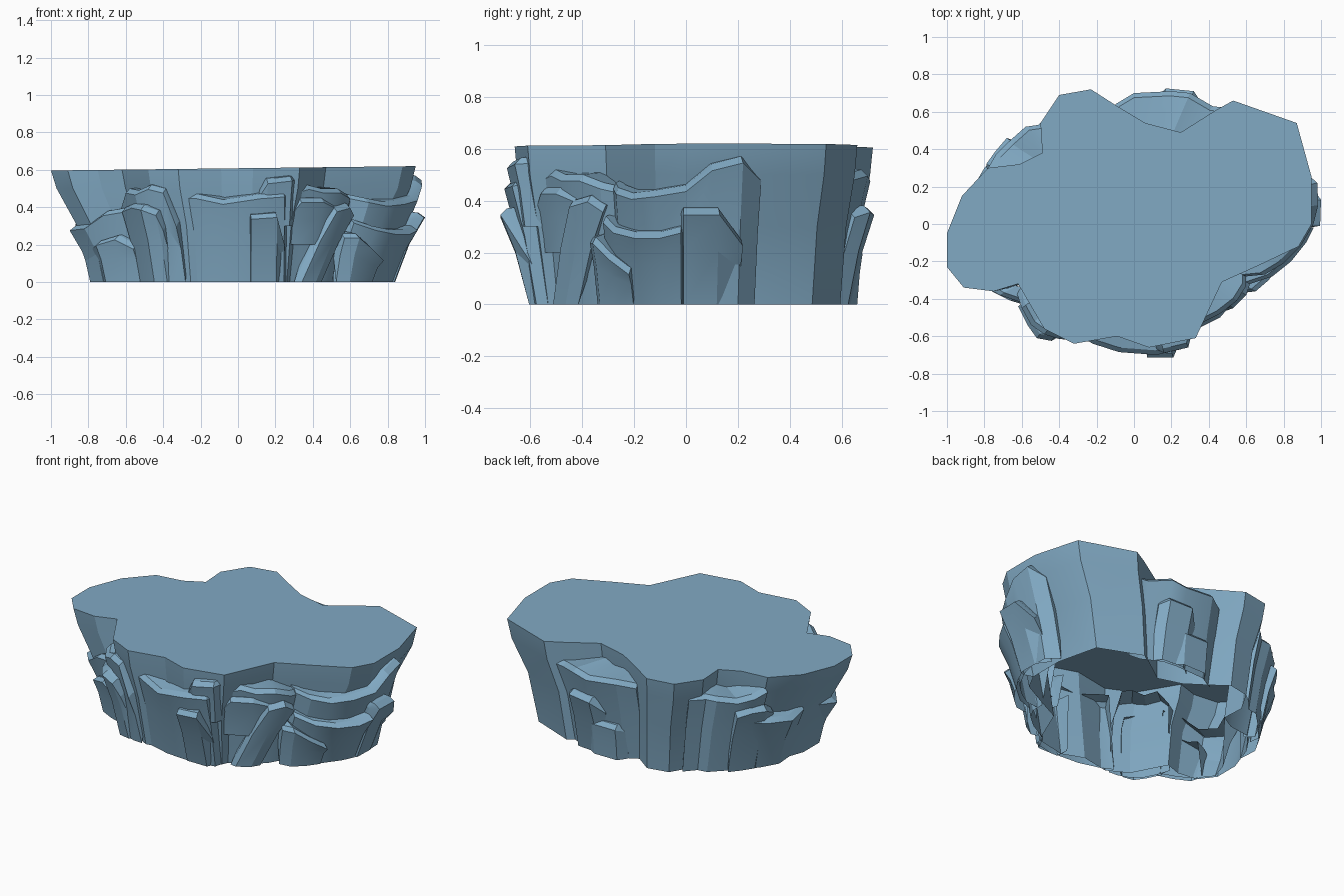
import bpy, bmesh, math

stone = bpy.data.materials.new("blue_grey_stone")
stone.diffuse_color = (0.22, 0.40, 0.55, 1)


def loft(name, rows, closed=False, cap_top=False, ends=False):
    """Skin a list of point rows (bottom to top) into a faceted rock surface."""
    bm = bmesh.new()
    grid = [[bm.verts.new(p) for p in row] for row in rows]
    n = len(rows[0])
    for lo, hi in zip(grid, grid[1:]):
        for i in range(n if closed else n - 1):
            j = (i + 1) % n
            bm.faces.new((lo[i], lo[j], hi[j], hi[i]))
    if cap_top:
        bm.faces.new(grid[-1])
    if ends:  # side faces of a slab
        bm.faces.new([r[0] for r in reversed(grid)])
        bm.faces.new([r[-1] for r in grid])
    mesh = bpy.data.meshes.new(name)
    bm.to_mesh(mesh)
    bm.free()
    mesh.materials.append(stone)
    ob = bpy.data.objects.new(name, mesh)
    bpy.context.collection.objects.link(ob)
    bpy.ops.object.select_all(action='DESELECT')
    ob.select_set(True)
    bpy.context.view_layer.objects.active = ob
    bpy.ops.object.shade_smooth_by_angle(angle=math.radians(22))
    return ob


def slab(name, edge, kx=0.86, ky=0.91, inner=0.87, z0=0.0, chamfer=0.025, lean=0):
    """Rock slab on the cliff: edge is its outer rim (x, y, z), counter-clockwise.
    lean swings the foot round the cliff by that many degrees."""
    def row(sx, sy, height, turn=0.0):
        c, s = math.cos(math.radians(turn)), math.sin(math.radians(turn))
        return [(x * sx * c - y * sy * s, x * sx * s + y * sy * c, height(z))
                for x, y, z in edge]
    mx, my = kx + (1 - kx) * 0.48, ky + (1 - ky) * 0.48
    loft(name, [
        row(kx, ky, lambda z: z0, lean),
        row(mx, my, lambda z: z0 + (z - z0) * 0.55, lean * 0.45),
        row(1, 1, lambda z: z - chamfer),
        row(0.965, 0.965, lambda z: z),
        row(inner, inner, lambda z: z + 0.012)], ends=True)


# main cliff: flat plateau on top, tapering hollow wall open at the bottom
outline = [(-1, -.23), (-.91, -.34), (-.75, -.36), (-.62, -.32), (-.48, -.56),
           (-.32, -.64), (-.09, -.60), (.08, -.66), (.33, -.61), (.47, -.31),
           (.67, -.22), (.88, -.12), (.95, 0), (.95, .25), (.87, .54), (.53, .66),
           (.44, .61), (.25, .49), (.06, .54), (-.09, .63), (-.23, .72), (-.40, .69),
           (-.50, .54), (-.49, .38), (-.61, .32), (-.78, .30), (-.92, .15), (-1, -.05)]
profile = [(0, .79, .9), (.3, .86, .935), (.5, .97, .985), (None, 1, 1)]
loft("plateau_cliff",
     [[(x * kx, y * (ky if y > 0 else ky - (.03 if z == 0 else 0)),
        .608 + .012 * x if z is None else z) for x, y in outline]
      for z, kx, ky in profile], closed=True, cap_top=True)

# front slabs
slab("front_slab", [(-.29, -.60, .47), (-.22, -.64, .47), (-.08, -.685, .44),
                    (.12, -.70, .47), (.25, -.67, .48), (.27, -.58, .5)], .98, .86)
slab("front_step", [(.1, -.6, .48), (.12, -.67, .49), (.16, -.69, .55),
                    (.29, -.66, .565), (.31, -.58, .57)], .95, .94, z0=.3)
slab("front_block", [(.06, -.62, .36), (.07, -.715, .36), (.21, -.715, .37),
                     (.25, -.62, .22)], .98, .845, .84)

# front right corner
slab("right_corner_slab", [(.31, -.56, .5), (.38, -.52, .52), (.46, -.48, .5),
                           (.55, -.41, .5), (.6, -.33, .47), (.6, -.24, .45)],
     .84, .9, .74)
slab("right_corner_boulder", [(.28, -.58, .38), (.34, -.56, .45), (.46, -.5, .45),
                              (.52, -.43, .42)], .92, .95, z0=.2)
slab("right_corner_pillar", [(.48, -.45, .37), (.53, -.45, .4), (.6, -.38, .42),
                             (.62, -.32, .38)], .86, .92, lean=-14)
slab("right_corner_foot", [(.57, -.37, .26), (.65, -.36, .26), (.72, -.3, .2),
                           (.78, -.22, .14)], .92, .92)

# right side strata
slab("right_slab", [(.6, -.28, .47), (.7, -.27, .45), (.8, -.21, .43), (.89, -.12, .44),
                    (.96, 0, .46), (.985, .1, .54), (.98, .22, .57), (.9, .29, .5)], .85)
slab("right_low_ledge", [(.62, -.32, .34), (.74, -.28, .3), (.84, -.2, .28),
                         (.92, -.1, .28), (.96, -.02, .3), (.87, 0, .3)], .86)
slab("right_block", [(.93, -.02, .36), (.995, -.01, .37), (1, .13, .37),
                     (.93, .22, .25)], .84)

# front left corner
slab("left_corner_slab", [(-.63, -.36, .4), (-.6, -.45, .5), (-.55, -.54, .49),
                          (-.48, -.59, .52), (-.4, -.615, .5), (-.33, -.62, .32)],
     .85, .9, .78)
slab("left_corner_pillar", [(-.62, -.44, .4), (-.57, -.54, .42), (-.52, -.61, .41),
                            (-.44, -.625, .38), (-.4, -.6, .3)], .86, .88)
slab("left_low_slab", [(-.86, -.1, .32), (-.9, -.22, .3), (-.82, -.32, .31),
                       (-.72, -.38, .38), (-.6, -.42, .4)], .86)
slab("left_foot", [(-.78, -.28, .2), (-.76, -.36, .22), (-.66, -.41, .25),
                   (-.56, -.44, .2)], .93, .93)

# back left corner
slab("back_left_slab", [(-.44, .6, .5), (-.51, .53, .5), (-.58, .52, .5), (-.67, .44, .48),
                        (-.74, .37, .5), (-.78, .3, .53), (-.72, .26, .53)], .85, .95, .73)
slab("back_left_low_ledge", [(-.72, .38, .35), (-.8, .3, .34), (-.87, .18, .33),
                             (-.86, .05, .35)], .88)
slab("back_left_block", [(-.68, .46, .4), (-.74, .39, .42), (-.79, .32, .42),
                         (-.78, .24, .38)], .87, .93)

# back recess
slab("back_slab", [(.5, .62, .5), (.42, .63, .5), (.3, .7, .52), (.2, .71, .5),
                   (0, .7, .52), (-.1, .64, .5)], .98, .87, .68)
slab("back_block", [(.36, .65, .36), (.32, .71, .38), (.17, .725, .37),
                    (.1, .66, .3)], .98, .88)
slab("back_foot", [(.24, .64, .2), (.18, .68, .22), (.02, .68, .22), (-.02, .62, .2)], 1, .97)
